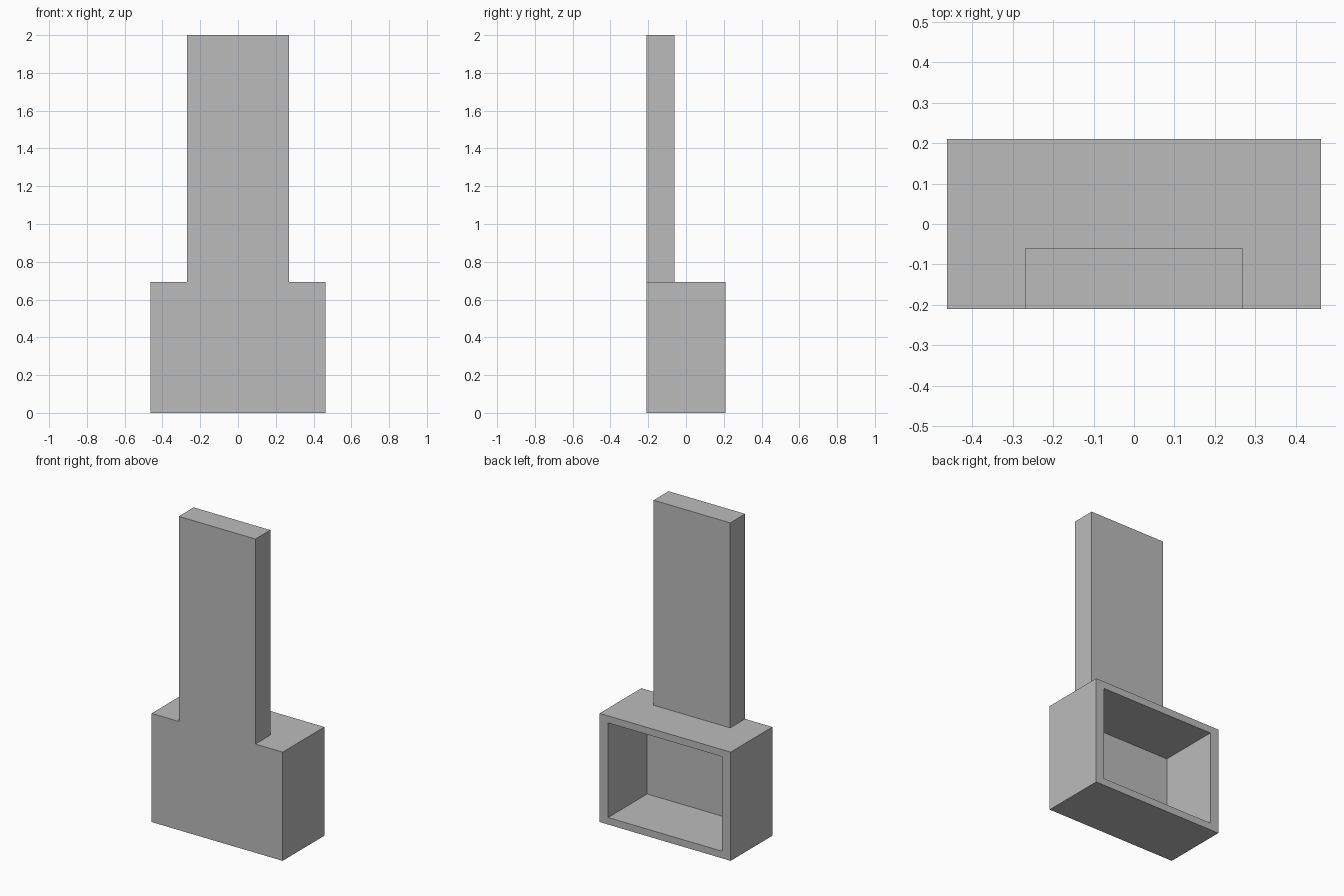
import bpy
import bmesh
from mathutils import Vector

cube = bpy.data.objects.get("Cube")
if cube:
    bpy.data.objects.remove(cube, do_unlink=True)

grey = bpy.data.materials.new("plain_grey")
grey.use_nodes = True
grey.diffuse_color = (0.5, 0.5, 0.5, 1)
grey.node_tree.nodes["Principled BSDF"].inputs["Base Color"].default_value = grey.diffuse_color


def box(name, low, high):
    """Axis-aligned box between two opposite corners."""
    low, high = Vector(low), Vector(high)
    bm = bmesh.new()
    bmesh.ops.create_cube(bm, size=1)
    bmesh.ops.scale(bm, vec=high - low, verts=bm.verts)
    bmesh.ops.translate(bm, vec=(low + high) / 2, verts=bm.verts)
    mesh = bpy.data.meshes.new(name)
    bm.to_mesh(mesh)
    bm.free()
    mesh.materials.append(grey)
    obj = bpy.data.objects.new(name, mesh)
    bpy.context.collection.objects.link(obj)
    return obj


def combine(target, other, operation):
    """Apply a boolean and discard the helper box."""
    mod = target.modifiers.new(operation.lower(), "BOOLEAN")
    mod.operation, mod.solver, mod.object = operation, "EXACT", other
    bpy.context.view_layer.objects.active = target
    bpy.ops.object.modifier_apply(modifier=mod.name)
    bpy.data.objects.remove(other, do_unlink=True)


half_w, half_d, base_h = 0.462, 0.21, 0.693
side_wall, floor_wall, front_wall = 0.06, 0.045, 0.027

# Base body with the tall flat panel fused flush to its front
body = box("hollow_base_and_panel", (-half_w, -half_d, 0), (half_w, half_d, base_h))
panel = box("tall_panel", (-0.27, -half_d, base_h - 0.02), (0.27, -0.06, 2))
combine(body, panel, "UNION")

# Rectangular recess open at the back
recess = box("recess_cutter", (side_wall - half_w, front_wall - half_d, floor_wall),
             (half_w - side_wall, half_d + 0.1, base_h - floor_wall))
recess.hide_render = True
combine(body, recess, "DIFFERENCE")

# Merge the coplanar faces left by the booleans
bm = bmesh.new()
bm.from_mesh(body.data)
bmesh.ops.remove_doubles(bm, verts=bm.verts, dist=0.0001)
bmesh.ops.dissolve_limit(bm, angle_limit=0.01, verts=bm.verts, edges=bm.edges)
bmesh.ops.recalc_face_normals(bm, faces=bm.faces)
bm.to_mesh(body.data)
bm.free()
